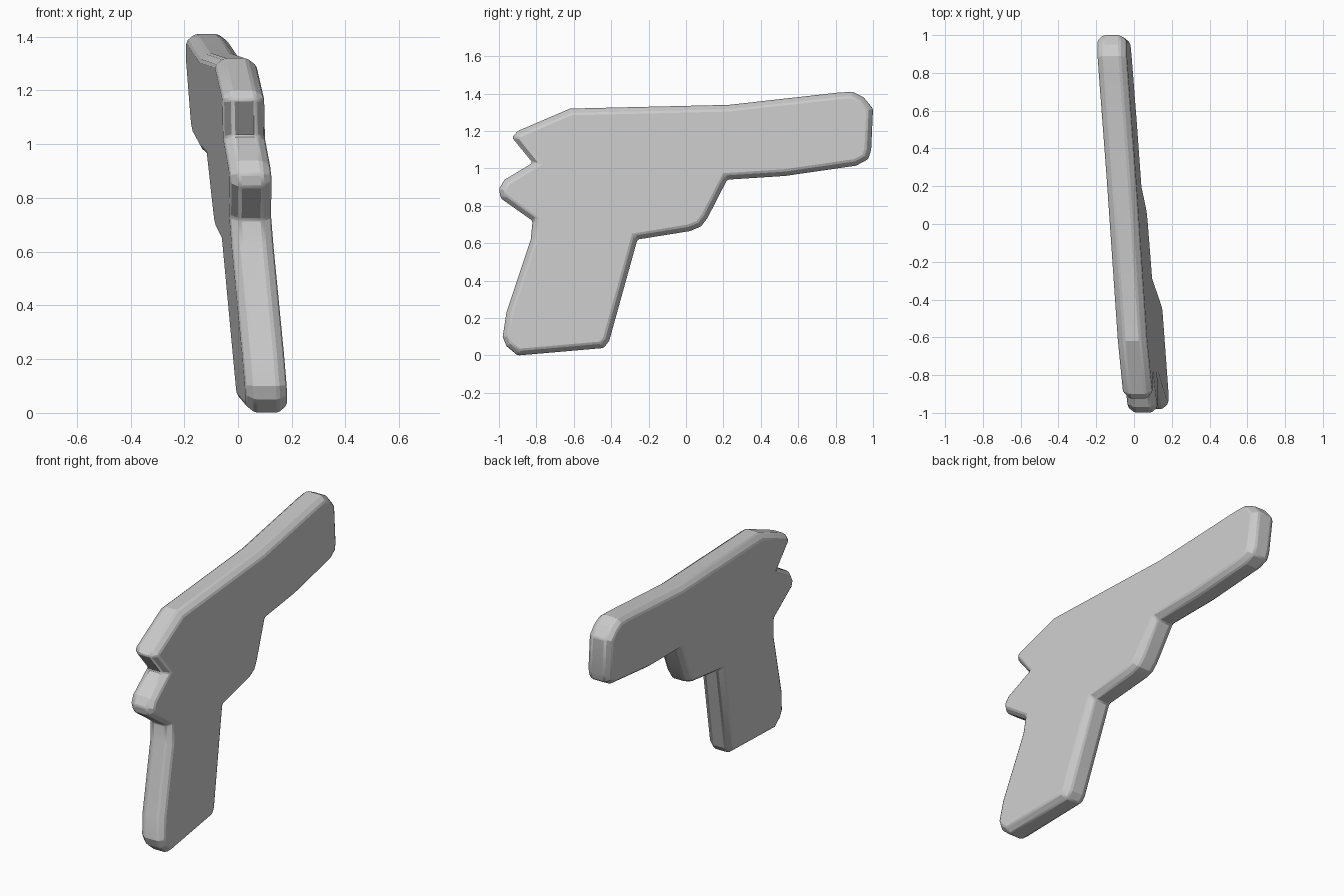
import bpy
import bmesh
import math
from mathutils import Vector

cube = bpy.data.objects.get("Cube")
if cube:
    bpy.data.objects.remove(cube, do_unlink=True)

RIM = 0.043      # half width of the outer edge band
FACE = 0.078     # half width at the flat sides
CHAMFER = 0.028  # how far the sides step in from the outline

# Side outline as (y, z), part by part around the silhouette
grip_base = [(-0.96, 0.05), (-0.90, 0.0), (-0.44, 0.04), (-0.41, 0.08)]
trigger = [(-0.26, 0.62), (0.02, 0.665), (0.08, 0.69), (0.115, 0.735)]
barrel = [(0.22, 0.94), (0.53, 0.96), (0.91, 1.015), (0.975, 1.05),
          (0.99, 1.10), (1.0, 1.32), (0.95, 1.38), (0.89, 1.41),
          (0.81, 1.405), (0.23, 1.34)]
rear_sight = [(-0.62, 1.32), (-0.90, 1.20), (-0.93, 1.165), (-0.82, 1.03)]
hammer = [(-0.97, 0.94), (-1.0, 0.89), (-0.99, 0.84), (-0.82, 0.72)]
grip_back = [(-0.83, 0.62), (-0.96, 0.23), (-0.98, 0.10)]
outline = grip_base + trigger + barrel + rear_sight + hammer + grip_back


def lean(co):
    """Tilt the slab slightly along its length and height."""
    shift = 0.105 - 0.067 * (co.y + 0.97) - 0.075 * (co.z - 0.1)
    return Vector((co.x + shift, co.y, co.z))


grey = bpy.data.materials.new("plain grey")
grey.use_nodes = True
colour = (0.6, 0.6, 0.6, 1)
grey.diffuse_color = colour
grey.node_tree.nodes["Principled BSDF"].inputs["Base Color"].default_value = colour

# Extrude the outline into a slab
bm = bmesh.new()
start = bm.faces.new([bm.verts.new((-RIM, y, z)) for y, z in outline])
result = bmesh.ops.extrude_face_region(bm, geom=[start], use_keep_orig=True)
new_verts = [g for g in result["geom"] if isinstance(g, bmesh.types.BMVert)]
bmesh.ops.translate(bm, verts=new_verts, vec=(2 * RIM, 0, 0))
bmesh.ops.recalc_face_normals(bm, faces=bm.faces[:])

# Chamfer both sides by insetting each cap and pushing it outward
caps = [f for f in bm.faces if len(f.verts) > 4]
for cap in caps:
    bmesh.ops.inset_region(bm, faces=[cap], thickness=CHAMFER, use_even_offset=True)
    side = math.copysign(FACE, cap.calc_center_median().x)
    for v in cap.verts:
        v.co.x = side

for v in bm.verts:
    v.co = lean(v.co)
bmesh.ops.recalc_face_normals(bm, faces=bm.faces[:])

mesh = bpy.data.meshes.new("toy_body")
bm.to_mesh(mesh)
bm.free()
mesh.materials.append(grey)
body = bpy.data.objects.new("toy_body", mesh)
bpy.context.collection.objects.link(body)

# Small softening bevel on the chamfer edges
bevel = body.modifiers.new("soft_edges", 'BEVEL')
bevel.width = 0.008
bevel.segments = 1
bevel.limit_method = 'ANGLE'
bevel.angle_limit = math.radians(35)

bpy.ops.object.select_all(action='DESELECT')
body.select_set(True)
bpy.context.view_layer.objects.active = body
bpy.ops.object.shade_smooth_by_angle(angle=math.radians(20))
